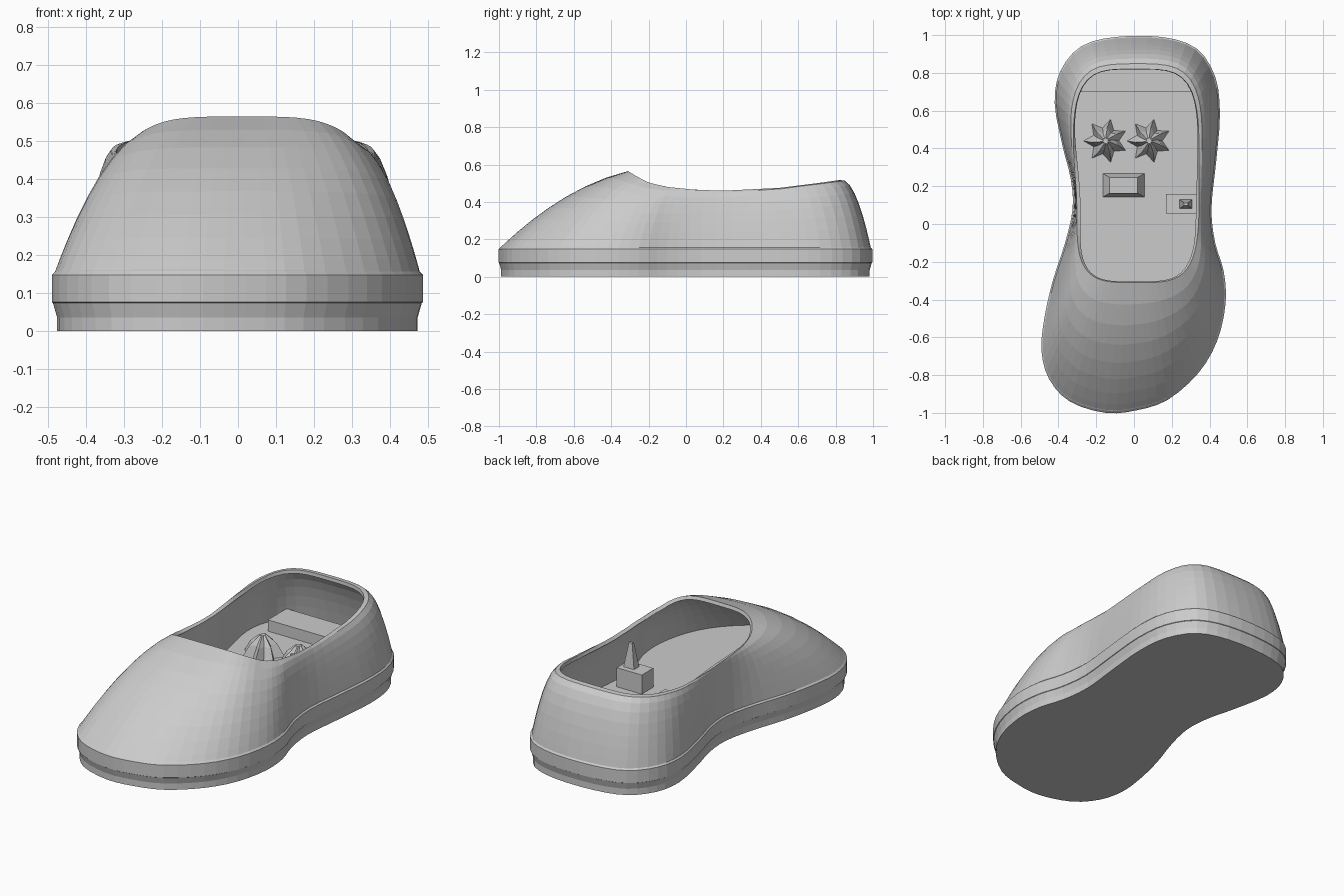
import bpy, bmesh, math
from mathutils import Vector

if "Cube" in bpy.data.objects:
    bpy.data.objects.remove(bpy.data.objects["Cube"])

# Footprint control points, running from the toe up the left side and back
OUTLINE = [(-.15, -1), (-.34, -.94), (-.45, -.82), (-.49, -.67), (-.475, -.5), (-.43, -.3),
           (-.365, -.1), (-.325, .08), (-.335, .24), (-.38, .42), (-.42, .64), (-.39, .81),
           (-.28, .94), (-.1, .99), (.15, .99), (.33, .93), (.43, .78), (.455, .58),
           (.435, .33), (.41, .08), (.43, -.1), (.475, -.25), (.485, -.42), (.44, -.62),
           (.34, -.79), (.18, -.93), (.02, -.985)]
# Height of the opening's edge along y
RIM = [(-.31, .565), (-.27, .54), (-.2, .503), (-.1, .48), (.05, .465), (.2, .46),
       (.5, .475), (.7, .5), (.82, .517)]
CENTRE = Vector((.01, .255))
FLOOR = .17


def closed_spline(points, steps):
    pts, out = [Vector(p) for p in points], []
    for i in range(len(pts)):
        a, b, c, d = (pts[(i + k) % len(pts)] for k in (-1, 0, 1, 2))
        for s in range(steps):
            t = s / steps
            out.append(.5 * (2 * b + (c - a) * t + (2 * a - 5 * b + 4 * c - d) * t ** 2
                             + (3 * b - a - 3 * c + d) * t ** 3))
    return out


def inset(ring, d):
    n, out = len(ring), []
    for i, p in enumerate(ring):
        tangent = (ring[(i + 1) % n] - ring[i - 1]).normalized()
        out.append(p + Vector((-tangent.y, tangent.x)) * d)
    return out


def rim_height(y):
    for (y0, z0), (y1, z1) in zip(RIM, RIM[1:]):
        if y <= y1:
            return z0 + (z1 - z0) * max(0, (y - y0) / (y1 - y0))
    return RIM[-1][1]


def rim_point(p):
    d = (p - CENTRE).normalized()
    r = (abs(d.x / .335) ** 4 + abs(d.y / .565) ** 4) ** -.25
    q = CENTRE + d * r
    if q.x < 0:
        q.x += .022 * math.exp(-((q.y - .08) / .25) ** 2)
    return Vector((q.x, q.y, rim_height(q.y)))


def finish(name, bm):
    mesh = bpy.data.meshes.new(name)
    bm.to_mesh(mesh)
    bm.free()
    ob = bpy.data.objects.new(name, mesh)
    bpy.context.collection.objects.link(ob)
    return ob


def loft(name, rings, caps=False):
    bm = bmesh.new()
    rows = [[bm.verts.new(p) for p in ring] for ring in rings]
    n = len(rows[0])
    for lo, hi in zip(rows, rows[1:]):
        for i in range(n):
            j = (i + 1) % n
            bm.faces.new((lo[i], lo[j], hi[j], hi[i]))
    if caps:
        bm.faces.new(rows[0][::-1])
        bm.faces.new(rows[-1])
    return finish(name, bm)


def block(name, lo, hi, taper=1):
    (x0, y0, z0), (x1, y1, z1) = lo, hi
    cx, cy = (x0 + x1) / 2, (y0 + y1) / 2
    ring = [(x0, y0), (x1, y0), (x1, y1), (x0, y1)]
    return loft(name, [[(x, y, z0) for x, y in ring],
                       [(cx + (x - cx) * taper, cy + (y - cy) * taper, z1) for x, y in ring]], True)


def at(ring, z):
    return [(p.x, p.y, z) for p in ring]


foot = closed_spline(OUTLINE, 3)[::-1]

# Sole: stepped edge, flat bottom, top forms the inner floor
loft("sole", [at(inset(foot, d), z) for d, z in
              [(.014, 0), (.014, .036), (.003, .074), (0, .076), (0, .148), (.012, .16), (.03, FLOOR)]], True)

# Upper: bulged shell from the sole edge to the opening
start = inset(foot, .008)
rings = []
for k in range(9):
    h = (k / 8) ** 1.4
    ring = []
    for p in start:
        q = rim_point(p)
        bulge = .6 + .55 * min(1, max(0, (p.y + .8) / 1.5))
        v = min(1, h + bulge * h * (1 - h))
        xy = p.lerp(q.xy, h)
        ring.append((xy.x, xy.y, .155 + (q.z - .155) * v))
    rings.append(ring)
upper = loft("upper", rings)
wall = upper.modifiers.new("wall", 'SOLIDIFY')
wall.thickness = .02
wall.offset = -1

# Heel step inside the shoe
block("heel_step", (-.3, .7, FLOOR - .01), (.32, .87, .235))

# Raised faceted studs on the insole
def stud(name, x, y):
    def star(r, z, turn=0):
        return [(x + r * (1 if i % 2 else .6) * math.cos(math.tau * i / 14 + turn),
                 y + r * (1 if i % 2 else .6) * math.sin(math.tau * i / 14 + turn), z) for i in range(14)]
    loft(name, [star(.12, FLOOR - .005), star(.075, FLOOR + .07, .1), star(.02, FLOOR + .12, .2)], True)


stud("left_stud", -.15, .44)
stud("right_stud", .08, .44)
block("insole_bar", (-.17, .14, FLOOR - .01), (.06, .27, FLOOR + .07), .65)

# Side block with a small peg against the inner wall
block("side_block", (.17, .055, FLOOR - .01), (.33, .16, .28))
block("side_peg", (.24, .08, .27), (.31, .13, .42), .3)
